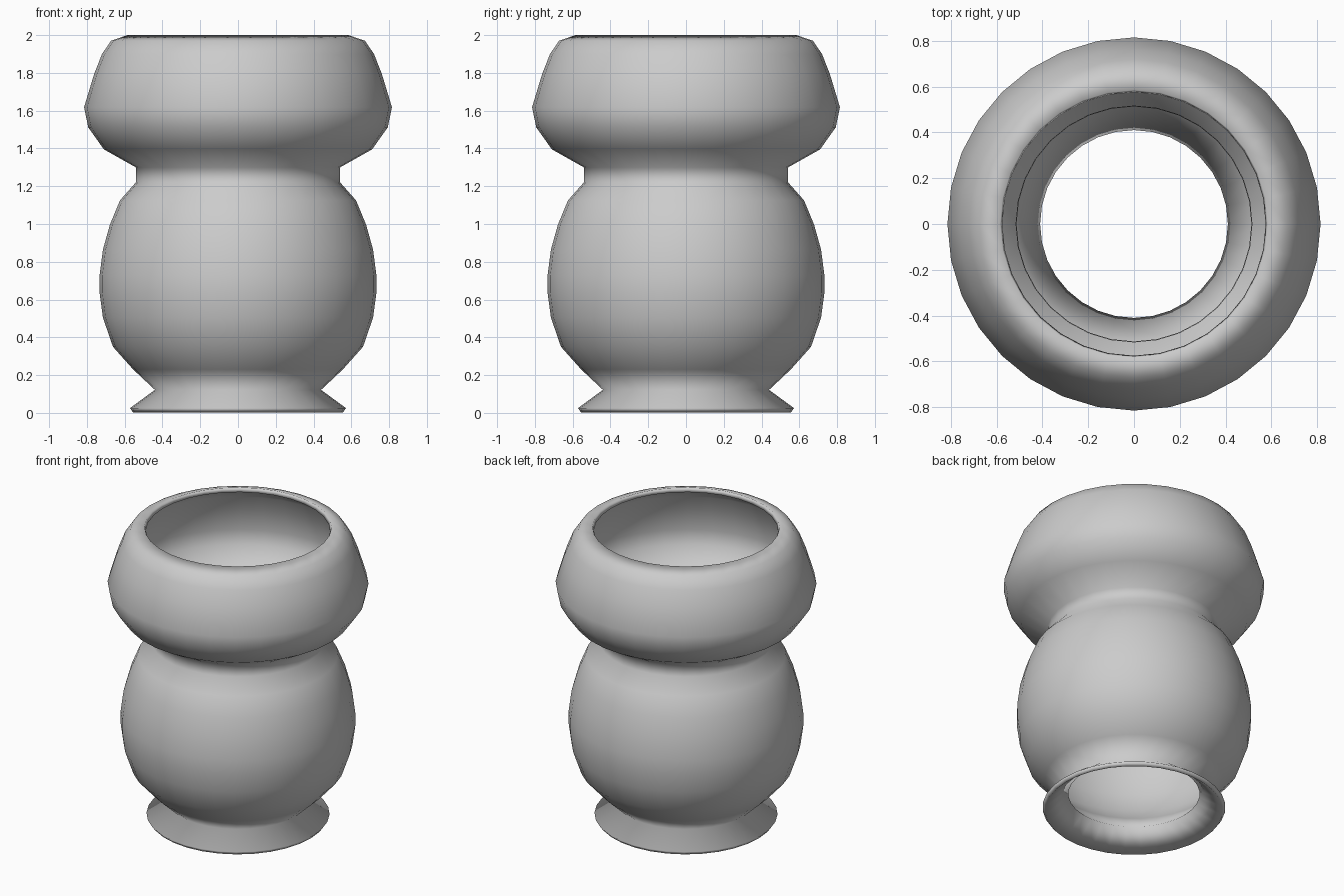
import bpy
import bmesh
from math import tau
from mathutils import Vector

cube = bpy.data.objects.get("Cube")
if cube:
    bpy.data.objects.remove(cube, do_unlink=True)

SIDES = 32
WALL = 0.03

# Outer silhouette (radius, height), from the foot up to the lip
foot = [(0.572, 0.025), (0.44, 0.122)]
belly = [(0.555, 0.23), (0.662, 0.35), (0.715, 0.504), (0.733, 0.637),
         (0.733, 0.727), (0.715, 0.865), (0.678, 0.997), (0.625, 1.125)]
neck = [(0.541, 1.22), (0.541, 1.3)]
collar = [(0.71, 1.395), (0.793, 1.512), (0.815, 1.618), (0.762, 1.793),
          (0.72, 1.9), (0.672, 1.97), (0.585, 2.0)]

# Clay colour
clay = bpy.data.materials.new("grey_clay")
clay.use_nodes = True
colour = (0.6, 0.6, 0.6, 1)
clay.diffuse_color = colour
clay.node_tree.nodes["Principled BSDF"].inputs["Base Color"].default_value = colour

# Turn the silhouette around the upright axis
bm = bmesh.new()
verts = [bm.verts.new((r, 0, z)) for r, z in foot + belly + neck + collar]
edges = [bm.edges.new(pair) for pair in zip(verts, verts[1:])]
bmesh.ops.spin(bm, geom=verts + edges, cent=(0, 0, 0), axis=(0, 0, 1),
               angle=tau, steps=SIDES, use_merge=True)
bmesh.ops.remove_doubles(bm, verts=bm.verts, dist=0.0005)
bm.normal_update()

# Make every face point away from the axis
for face in bm.faces:
    centre = face.calc_center_median()
    if face.normal.dot(Vector((centre.x, centre.y, 0))) < 0:
        face.normal_flip()
    face.smooth = True

mesh = bpy.data.meshes.new("vase")
bm.to_mesh(mesh)
bm.free()
mesh.materials.append(clay)
vase = bpy.data.objects.new("vase", mesh)
bpy.context.collection.objects.link(vase)

# Thin wall, open at both ends
wall = vase.modifiers.new("wall", 'SOLIDIFY')
wall.thickness = WALL
wall.offset = -1
